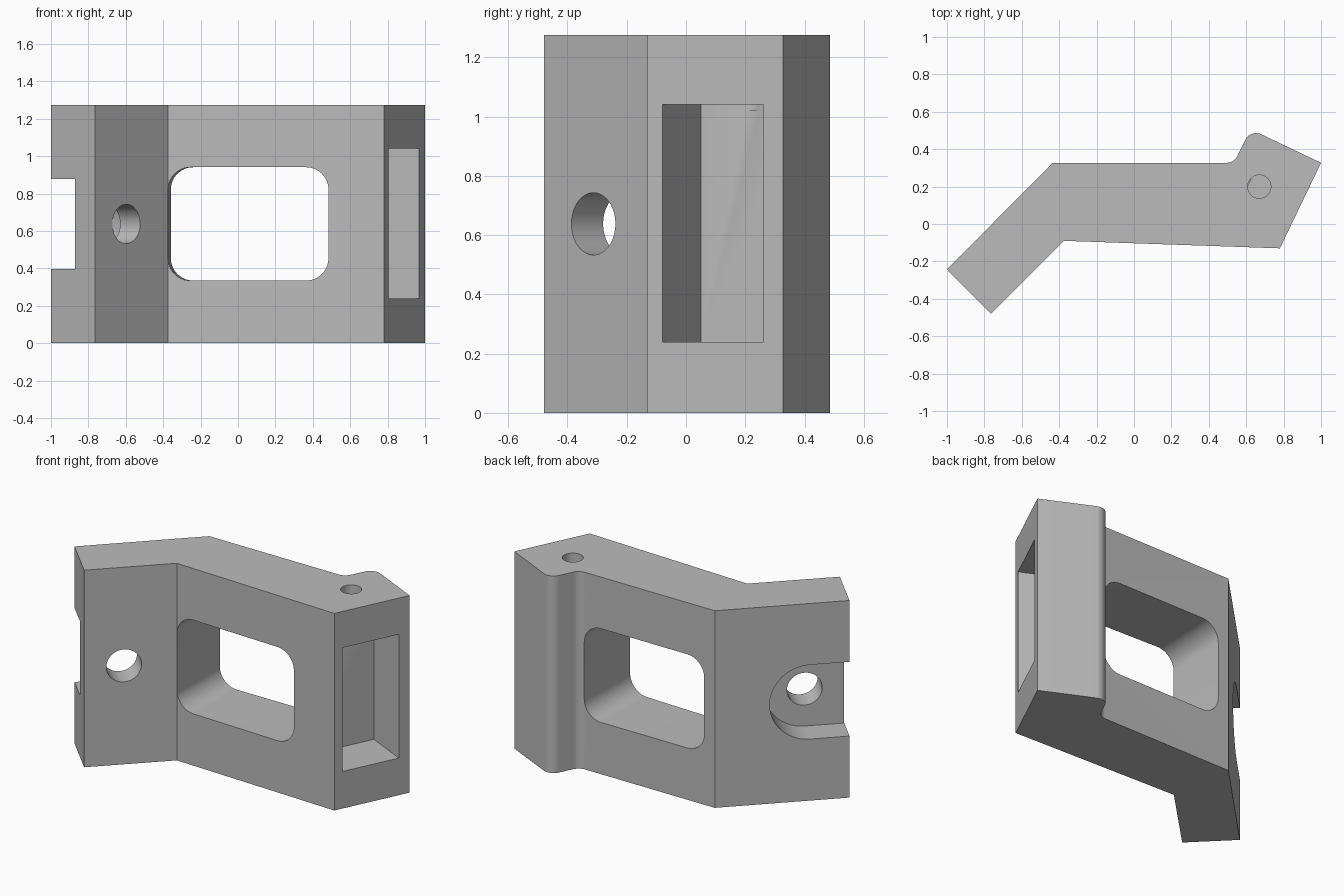
import bpy, bmesh, math
from mathutils import Vector, Matrix

cube = bpy.data.objects.get("Cube")
if cube:
    bpy.data.objects.remove(cube, do_unlink=True)

HEIGHT = 1.275
UP = Vector((0, 0, 1))

grey = bpy.data.materials.new("plain grey")
grey.use_nodes = True
grey.diffuse_color = (0.5, 0.5, 0.5, 1)
grey.node_tree.nodes["Principled BSDF"].inputs["Base Color"].default_value = (0.5, 0.5, 0.5, 1)


def rounded(points, steps=14):
    """Outline from (x, y, radius) corners, with arcs where radius > 0."""
    out = []
    for i, (x, y, r) in enumerate(points):
        p = Vector((x, y))
        if r == 0:
            out.append(p)
            continue
        a = (Vector(points[i - 1][:2]) - p).normalized()
        b = (Vector(points[(i + 1) % len(points)][:2]) - p).normalized()
        half = a.angle(b) / 2
        centre = p + (a + b).normalized() * (r / math.sin(half))
        start = p + a * (r / math.tan(half)) - centre
        end = p + b * (r / math.tan(half)) - centre
        sweep = math.atan2(start.x * end.y - start.y * end.x, start.dot(end))
        for k in range(steps + 1):
            out.append(centre + Matrix.Rotation(sweep * k / steps, 2) @ start)
    return out


def circle(x, y, r, sides=48):
    return [Vector((x + r * math.cos(math.tau * k / sides),
                    y + r * math.sin(math.tau * k / sides))) for k in range(sides)]


def frame(origin, normal):
    """Local axes of an upright face: along it, up it, out of it."""
    w = Vector(normal).normalized()
    u = UP.cross(w)
    m = Matrix((u, UP, w)).transposed().to_4x4()
    m.translation = origin
    return m


def prism(name, outline, low, high, matrix=Matrix()):
    bm = bmesh.new()
    face = bm.faces.new([bm.verts.new((p.x, p.y, low)) for p in outline])
    ext = bmesh.ops.extrude_face_region(bm, geom=[face])
    top = [v for v in ext["geom"] if isinstance(v, bmesh.types.BMVert)]
    bmesh.ops.translate(bm, verts=top, vec=(0, 0, high - low))
    bmesh.ops.remove_doubles(bm, verts=bm.verts, dist=1e-5)
    bmesh.ops.transform(bm, matrix=matrix, verts=bm.verts)
    bmesh.ops.recalc_face_normals(bm, faces=bm.faces)
    mesh = bpy.data.meshes.new(name)
    bm.to_mesh(mesh)
    bm.free()
    mesh.materials.append(grey)
    obj = bpy.data.objects.new(name, mesh)
    bpy.context.collection.objects.link(obj)
    return obj


# Bent bracket body, extruded from its plan
body = prism("bracket_body", rounded([
    (-1, -0.243, 0), (-0.765, -0.48, 0), (-0.375, -0.09, 0), (0.78, -0.13, 0),
    (1, 0.327, 0), (0.623, 0.507, 0.065), (0.534, 0.327, 0.065), (-0.435, 0.327, 0)]), 0, HEIGHT)

# Rounded window square to the front face
window_frame = frame((0.055, -0.105, 0.638), (-0.0346, -1, 0))
window = prism("window_cutter", rounded([
    (-0.429, -0.303, 0.12), (0.429, -0.303, 0.12),
    (0.429, 0.303, 0.12), (-0.429, 0.303, 0.12)]), -0.8, 0.2, window_frame)

# Bolt hole and open-ended recess in the angled arm
arm_frame = frame((-0.597, -0.313, 0.638), (1, -1, 0))
bolt_hole = prism("bolt_hole_cutter", circle(0, 0, 0.105), -0.6, 0.2, arm_frame)
recess = prism("recess_cutter", rounded([
    (-0.5, -0.24, 0), (0.24, -0.24, 0.24), (0.24, 0.24, 0.24), (-0.5, 0.24, 0)]),
    -0.6, -0.152, arm_frame)

# Rectangular pocket in the end face, with a pin hole from the top
pocket = prism("pocket_cutter", rounded([
    (0.535, 0.05, 0), (0.895, -0.123, 0), (1.06, 0.217, 0), (0.70, 0.39, 0)]), 0.24, 1.04)
pin_hole = prism("pin_hole_cutter", circle(0.67, 0.2, 0.062), 1.02, 1.4)

bpy.ops.object.select_all(action='DESELECT')
bpy.context.view_layer.objects.active = body
body.select_set(True)
for cutter in (window, bolt_hole, recess, pocket, pin_hole):
    cutter.hide_render = True
    mod = body.modifiers.new(cutter.name, 'BOOLEAN')
    mod.operation = 'DIFFERENCE'
    mod.solver = 'EXACT'
    mod.object = cutter
    bpy.ops.object.modifier_apply(modifier=mod.name)
    bpy.data.objects.remove(cutter, do_unlink=True)

bpy.ops.object.shade_smooth_by_angle(angle=math.radians(30))
